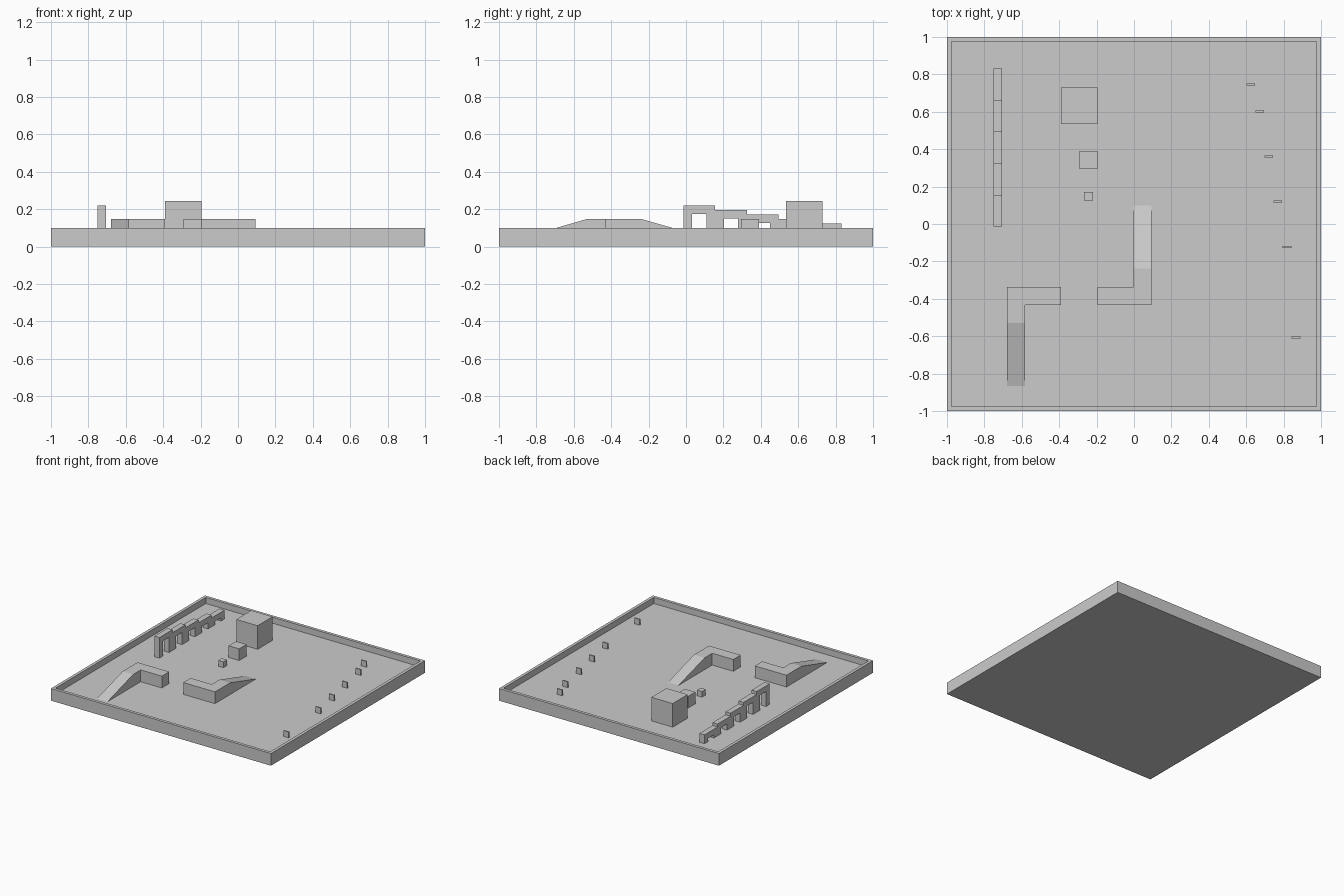
import bpy, bmesh

if "Cube" in bpy.data.objects:
    bpy.data.objects.remove(bpy.data.objects["Cube"])

FLOOR = 0.05


def prism(name, pts, vec):
    """Extrude a flat polygon along vec."""
    bm = bmesh.new()
    face = bm.faces.new([bm.verts.new(p) for p in pts])
    res = bmesh.ops.extrude_face_region(bm, geom=[face])
    verts = [g for g in res["geom"] if isinstance(g, bmesh.types.BMVert)]
    bmesh.ops.translate(bm, verts=verts, vec=vec)
    bmesh.ops.recalc_face_normals(bm, faces=bm.faces)
    me = bpy.data.meshes.new(name)
    bm.to_mesh(me)
    bm.free()
    ob = bpy.data.objects.new(name, me)
    bpy.context.collection.objects.link(ob)
    return ob


def box(name, x0, x1, y0, y1, z0, z1):
    return prism(name, [(x0, y0, z0), (x1, y0, z0), (x1, y1, z0), (x0, y1, z0)],
                 (0, 0, z1 - z0))


# tray: slab with an inset, sunken floor
tray = box("tray", -1, 1, -1, 1, 0, 0.1)
bm = bmesh.new()
bm.from_mesh(tray.data)
top = max(bm.faces, key=lambda f: f.calc_center_median().z)
bmesh.ops.inset_region(bm, faces=[top], thickness=0.035)
rim = bmesh.ops.extrude_face_region(bm, geom=[top])
bmesh.ops.translate(bm, verts=[g for g in rim["geom"] if isinstance(g, bmesh.types.BMVert)],
                    vec=(0, 0, FLOOR - 0.1))
if top.is_valid:
    bmesh.ops.delete(bm, geom=[top], context='FACES_ONLY')
bmesh.ops.recalc_face_normals(bm, faces=bm.faces)
bm.to_mesh(tray.data)
bm.free()

# three cubes of growing size
for name, cx, cy, s in (("small_cube", -0.243, 0.148, 0.047),
                        ("medium_cube", -0.243, 0.342, 0.096),
                        ("large_cube", -0.293, 0.632, 0.194)):
    box(name, cx - s / 2, cx + s / 2, cy - s / 2, cy + s / 2, FLOOR, FLOOR + s)

# row of five gates stepping down towards the back
LEG, SPAN = 0.046, 0.169
for i in range(5):
    y0 = -0.013 + i * SPAN
    y1, h = y0 + SPAN, 0.22 - i * 0.0243
    a, b, t = y0 + LEG, y1 - LEG, h - LEG
    outline = [(y0, FLOOR), (a, FLOOR), (a, t), (b, t), (b, FLOOR),
               (y1, FLOOR), (y1, h), (y0, h)]
    prism(f"gate_{i + 1}", [(-0.751, y, z) for y, z in outline], (0.046, 0, 0))

# two L-shaped platforms, each with a ramp down to the floor
TOP = 0.147
left = [(-0.678, -0.53), (-0.582, -0.53), (-0.582, -0.432),
        (-0.39, -0.432), (-0.39, -0.336), (-0.678, -0.336)]
right = [(-0.195, -0.432), (0.093, -0.432), (0.093, -0.238),
         (-0.003, -0.238), (-0.003, -0.336), (-0.195, -0.336)]
for side, outline, x, yt, yb in (("left", left, -0.678, -0.53, -0.865),
                                 ("right", right, -0.003, -0.238, 0.1)):
    prism(side + "_platform", [(px, py, FLOOR) for px, py in outline],
          (0, 0, TOP - FLOOR))
    prism(side + "_ramp", [(x, yt, FLOOR), (x, yb, FLOOR), (x, yt, TOP)], (0.096, 0, 0))

# thin upright markers in a slanted row
for i, y in enumerate((0.745, 0.602, 0.36, 0.12, -0.122, -0.606)):
    x = 0.625 + i * 0.0482
    box(f"marker_{i + 1}", x - 0.023, x + 0.023, y - 0.005, y + 0.005,
        FLOOR, FLOOR + 0.048)
